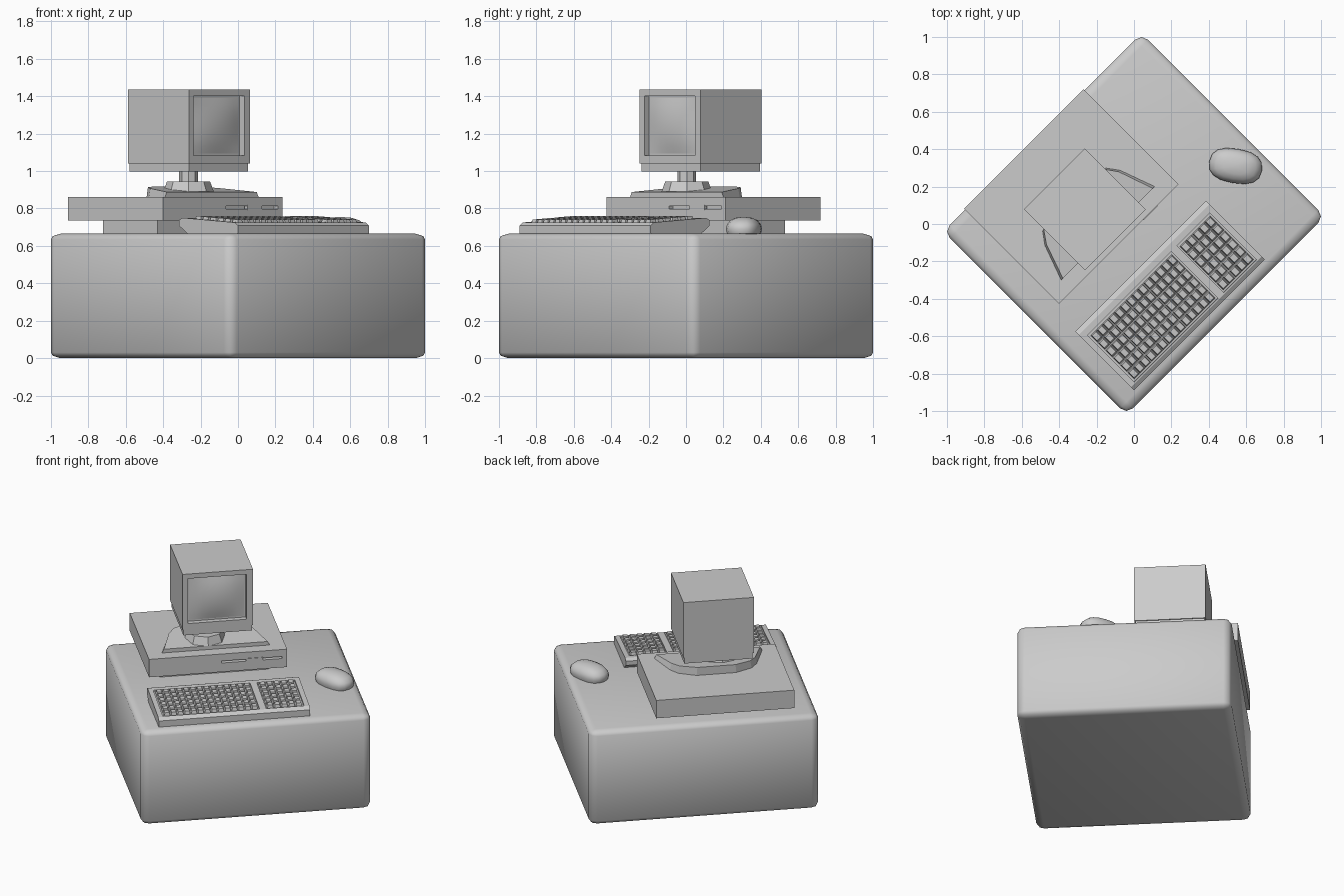
import bpy, bmesh, math
from mathutils import Matrix, Vector

if "Cube" in bpy.data.objects:
    bpy.data.objects.remove(bpy.data.objects["Cube"])

# Everything is laid out square-on, then turned 45 degrees about z.
TURN = Matrix.Rotation(math.radians(45), 4, 'Z')


def finish(name, bm, smooth=None):
    bmesh.ops.recalc_face_normals(bm, faces=bm.faces)
    bm.transform(TURN)
    me = bpy.data.meshes.new(name)
    bm.to_mesh(me)
    bm.free()
    ob = bpy.data.objects.new(name, me)
    bpy.context.collection.objects.link(ob)
    if smooth:
        bpy.ops.object.select_all(action='DESELECT')
        ob.select_set(True)
        bpy.context.view_layer.objects.active = ob
        bpy.ops.object.shade_smooth_by_angle(angle=math.radians(smooth))
    return ob


def add_box(bm, x0, x1, y0, y1, z0, z1):
    m = Matrix.Translation(((x0 + x1) / 2, (y0 + y1) / 2, (z0 + z1) / 2))
    m = m @ Matrix.Diagonal((x1 - x0, y1 - y0, z1 - z0, 1))
    bmesh.ops.create_cube(bm, size=1, matrix=m)


def box(name, *dims):
    bm = bmesh.new()
    add_box(bm, *dims)
    return finish(name, bm)


def loft(bm, low, high):
    a = [bm.verts.new(p) for p in low]
    b = [bm.verts.new(p) for p in high]
    bm.faces.new(a)
    bm.faces.new(b)
    n = len(a)
    for i in range(n):
        bm.faces.new((a[i], a[(i + 1) % n], b[(i + 1) % n], b[i]))
    bmesh.ops.recalc_face_normals(bm, faces=bm.faces)


def recess(bm, direction, axis, lo, hi, depth):
    """Sink a rectangle into the face pointing most along direction."""
    bm.normal_update()
    d = Vector(direction)
    face = max(bm.faces, key=lambda f: f.normal.dot(d))
    n, c = face.normal.copy(), face.calc_center_median()
    bmesh.ops.inset_individual(bm, faces=[face], thickness=0.01)
    other = 3 - axis
    for v in face.verts:
        v.co.x = lo[0] if v.co.x < c.x else hi[0]
        v.co[axis] = lo[1] if v.co[axis] < c[axis] else hi[1]
        v.co[other] = c[other] - (n[axis] * (v.co[axis] - c[axis])) / n[other]
    new = bmesh.ops.extrude_discrete_faces(bm, faces=[face])['faces']
    bmesh.ops.translate(bm, verts=new[0].verts, vec=-n * depth)


# Rounded desk block
bm = bmesh.new()
add_box(bm, -.75, .75, -.693, .693, 0, 1.1)
bmesh.ops.bevel(bm, geom=bm.edges[:], offset=.05, segments=2, profile=.5, affect='EDGES')
bmesh.ops.scale(bm, vec=(1, 1, .665 / 1.1), verts=bm.verts)
finish("desk", bm, 46)

# Computer case on a smaller plinth, with a disk slot
box("case_plinth", -.49, .22, .12, .53, .66, .74)
bm = bmesh.new()
add_box(bm, -.585, .318, -.018, .70, .735, .862)
recess(bm, (0, -1, 0), 2, (-.11, .798), (.286, .812), .03)
finish("computer_case", bm)
box("disk_button", .05, .16, -.022, 0, .792, .818)

# Monitor stand: wedge plate, octagonal collar, neck
half = [(.354, .064), (.285, .255), (.24, .317), (.13, .37)]
outline = half + [(-x, y) for x, y in reversed(half)]
low = [(x - .134, y, .86) for x, y in outline]
high = [(x * .96 - .134, y, .888 + (y - .064) * .1) for x, y in outline]
bm = bmesh.new()
loft(bm, low, high)
finish("stand_plate", bm)
for name, r1, r2, z0, z1 in (("stand_collar", .135, .115, .89, .945),
                             ("stand_neck", .05, .05, .93, 1.005)):
    bm = bmesh.new()
    bmesh.ops.create_cone(bm, cap_ends=True, segments=8, radius1=r1, radius2=r2, depth=z1 - z0,
                          matrix=Matrix.Translation((-.184, .19, (z0 + z1) / 2)))
    finish(name, bm)

# Monitor body with sunken screen opening and lower lip
bm = bmesh.new()
add_box(bm, -.361, .1, .01, .472, 1.04, 1.435)
recess(bm, (0, -1, 0), 2, (-.325, 1.083), (.058, 1.402), .035)
finish("monitor_body", bm)
box("monitor_base", -.354, .093, .017, .465, .998, 1.042)

# Bulging screen glass
bm = bmesh.new()
bmesh.ops.create_grid(bm, x_segments=8, y_segments=8, size=1)
for v in bm.verts:
    s, t = v.co.x, v.co.y
    v.co = (-.1335 + s * .18, .042 - .022 * (1 - s * s) * (1 - t * t), 1.2425 + t * .148)
bmesh.ops.reverse_faces(bm, faces=bm.faces)
finish("screen", bm, 40)

# Keyboard shell: side profile swept across, with a key well
profile = [(-.629, .662), (-.629, .708), (-.605, .725), (-.21, .75),
           (-.184, .738), (-.184, .708), (-.25, .662)]
bm = bmesh.new()
loft(bm, [(-.629, y, z) for y, z in profile], [(.361, y, z) for y, z in profile])
recess(bm, (0, -.06, 1), 1, (-.597, -.598), (.328, -.245), .014)
finish("keyboard_shell", bm)


def deck(y):
    return .725 + (y + .605) * .0633


# Bar between the two key blocks
y0, y1 = -.598, -.245
bm = bmesh.new()
bar = lambda dz: [(x, y, deck(y) + dz) for x, y in ((.036, y0), (.08, y0), (.08, y1), (.036, y1))]
loft(bm, bar(-.02), bar(0))
finish("keyboard_divider", bm)


# Tapered keys
def keys(name, x0, x1, cols, rows):
    bm = bmesh.new()
    dx, dy = (x1 - x0) / cols, .335 / rows
    for i in range(cols):
        for j in range(rows):
            cx, cy = x0 + (i + .5) * dx, -.59 + (j + .5) * dy

            def ring(k, dz):
                return [(cx + sx * dx * k, cy + sy * dy * k, deck(cy + sy * dy * k) + dz)
                        for sx, sy in ((-1, -1), (1, -1), (1, 1), (-1, 1))]
            loft(bm, ring(.46, -.016), ring(.33, .014))
    finish(name, bm)


keys("main_keys", -.588, .03, 14, 6)
keys("number_keys", .086, .32, 5, 6)

# Mouse: squarish low-poly dome with a flat underside
bm = bmesh.new()
bmesh.ops.create_uvsphere(bm, u_segments=16, v_segments=8, radius=1)
sq = lambda a, p: math.copysign(abs(a) ** p, a)
for v in bm.verts:
    x, y, z = v.co
    v.co = (sq(x, .8) * .143, sq(y, .8) * .092, max(z * .065, -.028))
place = Matrix.Translation((.543, .31, .690)) @ Matrix.Rotation(math.radians(-10), 4, 'Z')
bm.transform(TURN.inverted() @ place)
finish("mouse", bm, 40)
